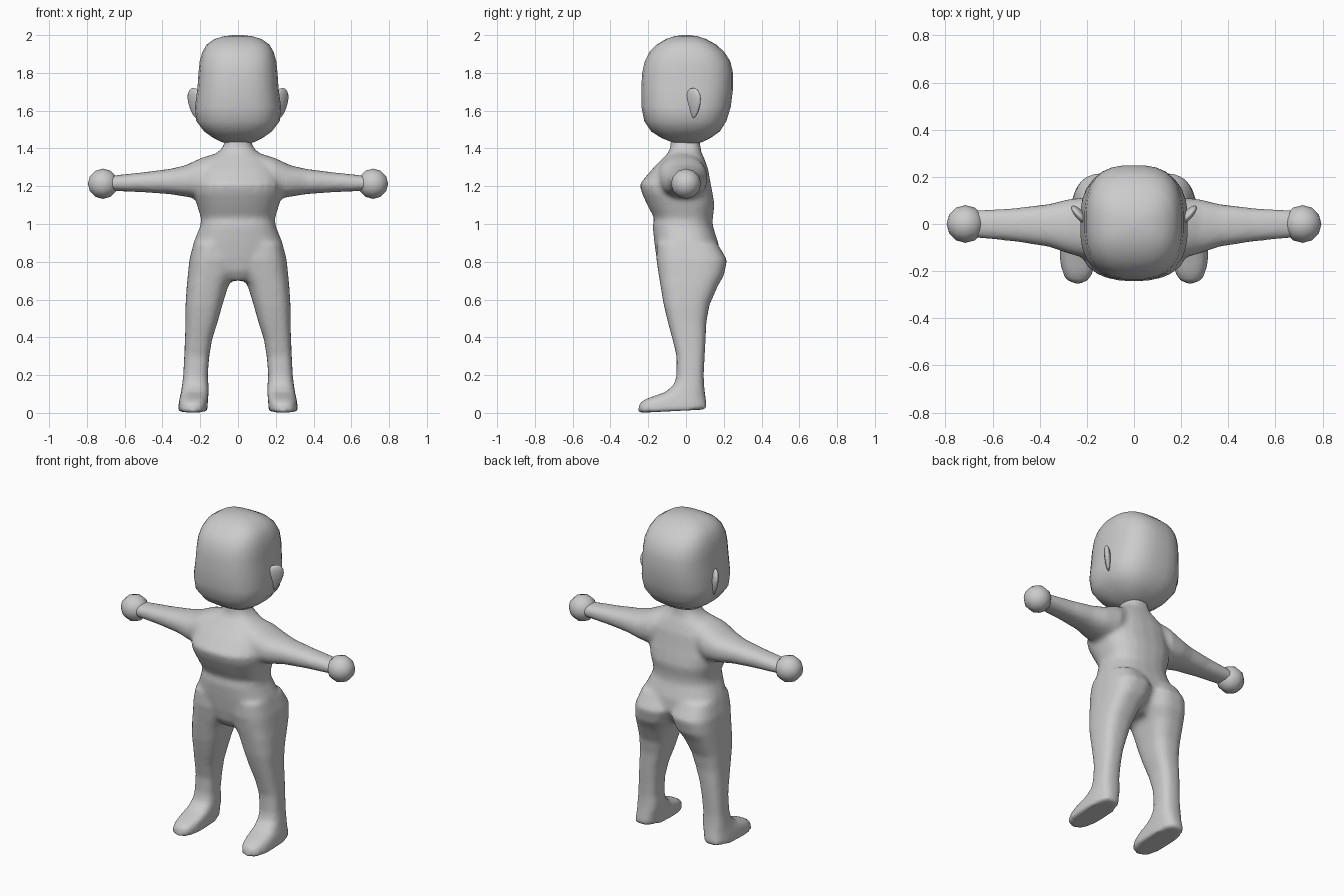
import bpy, bmesh, math
from mathutils import Matrix, Vector

clay = bpy.data.materials.new("clay_grey")
clay.diffuse_color = (0.6, 0.6, 0.6, 1)


def loft(bm, rings, axis="z", n=2.4, seg=24, side=1):
    """Skin rounded sections (t, a0, a1, b0, b1) placed along the axis."""
    loops = []
    for t, a0, a1, b0, b1 in rings:
        loop = []
        for i in range(seg):
            w = 2 * math.pi * (i + 0.5) / seg
            c, s = math.cos(w), math.sin(w)
            a = (a0 + a1) / 2 + (a1 - a0) / 2 * math.copysign(abs(c) ** (2 / n), c)
            b = (b0 + b1) / 2 + (b1 - b0) / 2 * math.copysign(abs(s) ** (2 / n), s)
            p = (a, b, t) if axis == "z" else (t, a, b)
            loop.append(bm.verts.new((p[0] * side, p[1], p[2])))
        loops.append(loop)
    for lo, hi in zip(loops, loops[1:]):
        for i in range(seg):
            j = (i + 1) % seg
            bm.faces.new((lo[i], lo[j], hi[j], hi[i]))
    bm.faces.new(loops[0])
    bm.faces.new(loops[-1])
    return loops


def finish(bm, name):
    bmesh.ops.recalc_face_normals(bm, faces=bm.faces[:])
    for f in bm.faces:
        f.smooth = True
    me = bpy.data.meshes.new(name)
    bm.to_mesh(me)
    bm.free()
    me.materials.append(clay)
    ob = bpy.data.objects.new(name, me)
    bpy.context.collection.objects.link(ob)
    return ob


def centred(rows):
    """(z, half width, front y, back y) -> loft sections."""
    return [(z, -w, w, f, b) for z, w, f, b in rows]


# Body: torso, arms and legs fused into one skin
body = bmesh.new()
torso = [(0.70, 0.07, -0.11, 0.08), (0.75, 0.15, -0.142, 0.14), (0.82, 0.23, -0.157, 0.18),
         (0.90, 0.237, -0.168, 0.172), (0.99, 0.20, -0.177, 0.142), (1.03, 0.196, -0.168, 0.142),
         (1.10, 0.218, -0.205, 0.152), (1.16, 0.235, -0.233, 0.142), (1.21, 0.235, -0.247, 0.132),
         (1.29, 0.215, -0.18, 0.118), (1.34, 0.165, -0.13, 0.10), (1.385, 0.10, -0.088, 0.08),
         (1.42, 0.072, -0.082, 0.075), (1.47, 0.07, -0.08, 0.075)]
loft(body, centred(torso), n=2.5)

# (x, front y, back y, bottom z, top z)
arm = [(0.08, -0.13, 0.09, 1.15, 1.385), (0.19, -0.15, 0.115, 1.13, 1.352),
       (0.28, -0.125, 0.105, 1.145, 1.31), (0.36, -0.097, 0.085, 1.158, 1.292),
       (0.50, -0.075, 0.068, 1.168, 1.274), (0.69, -0.057, 0.057, 1.176, 1.254)]
# (z, inner x, outer x, front y, back y)
leg = [(0.0, 0.162, 0.32, -0.255, 0.11), (0.05, 0.16, 0.314, -0.25, 0.11),
       (0.075, 0.158, 0.31, -0.21, 0.105), (0.11, 0.155, 0.302, -0.11, 0.10),
       (0.15, 0.156, 0.296, -0.063, 0.096), (0.20, 0.16, 0.29, -0.05, 0.094),
       (0.30, 0.152, 0.285, -0.05, 0.099), (0.39, 0.137, 0.281, -0.072, 0.104),
       (0.48, 0.108, 0.278, -0.096, 0.108), (0.57, 0.083, 0.278, -0.118, 0.124),
       (0.67, 0.052, 0.272, -0.135, 0.168), (0.73, 0.018, 0.266, -0.145, 0.202),
       (0.81, -0.01, 0.258, -0.157, 0.218), (0.90, 0.0, 0.235, -0.155, 0.165)]
for side in (-1, 1):
    loft(body, arm, axis="x", n=2.3, side=side)
    sole = loft(body, leg, n=2.8, side=side)[0]
    for v in sole:  # the heel sits slightly above the toe
        v.co.z += 0.05 * (v.co.y + 0.255)
body_ob = finish(body, "body")
fuse = body_ob.modifiers.new("fuse", "REMESH")
fuse.mode = "VOXEL"
fuse.voxel_size = 0.014
fuse.use_smooth_shade = True
soften = body_ob.modifiers.new("soften", "SMOOTH")
soften.factor = 0.5
soften.iterations = 5

# Head
head = bmesh.new()
skull = [(1.418, 0.03, -0.035, 0.035), (1.435, 0.09, -0.08, 0.09), (1.455, 0.13, -0.13, 0.13),
         (1.49, 0.18, -0.185, 0.18), (1.545, 0.222, -0.222, 0.215), (1.62, 0.229, -0.237, 0.238),
         (1.715, 0.216, -0.238, 0.25), (1.80, 0.21, -0.233, 0.25), (1.86, 0.204, -0.22, 0.236),
         (1.91, 0.19, -0.195, 0.205), (1.95, 0.167, -0.155, 0.16), (1.98, 0.123, -0.105, 0.105),
         (1.994, 0.075, -0.06, 0.06), (2.0, 0.025, -0.02, 0.02)]
loft(head, centred(skull), n=2.7, seg=28)
finish(head, "head")

for side, label in ((-1, "left"), (1, "right")):
    # Ear: thin flap swept backwards, narrowing to the lobe
    ear = bmesh.new()
    bmesh.ops.create_uvsphere(ear, u_segments=16, v_segments=10, radius=1)
    turn = Matrix.Rotation(math.radians(48), 3, "Z")
    for v in ear.verts:
        k = 1 + 0.3 * v.co.z
        p = turn @ Vector((v.co.x * 0.05 * k, v.co.y * 0.018 * k, v.co.z * 0.08))
        v.co = ((0.227 + p.x + 0.008 * v.co.z) * side, 0.038 + p.y, 1.64 + p.z)
    finish(ear, label + "_ear")

    # Ball hand with its poles along the arm
    hand = bmesh.new()
    bmesh.ops.create_uvsphere(hand, u_segments=12, v_segments=6, radius=0.08,
                              matrix=Matrix.Translation((0.715 * side, 0, 1.213))
                              @ Matrix.Rotation(math.pi / 2, 4, "Y"))
    finish(hand, label + "_hand")
